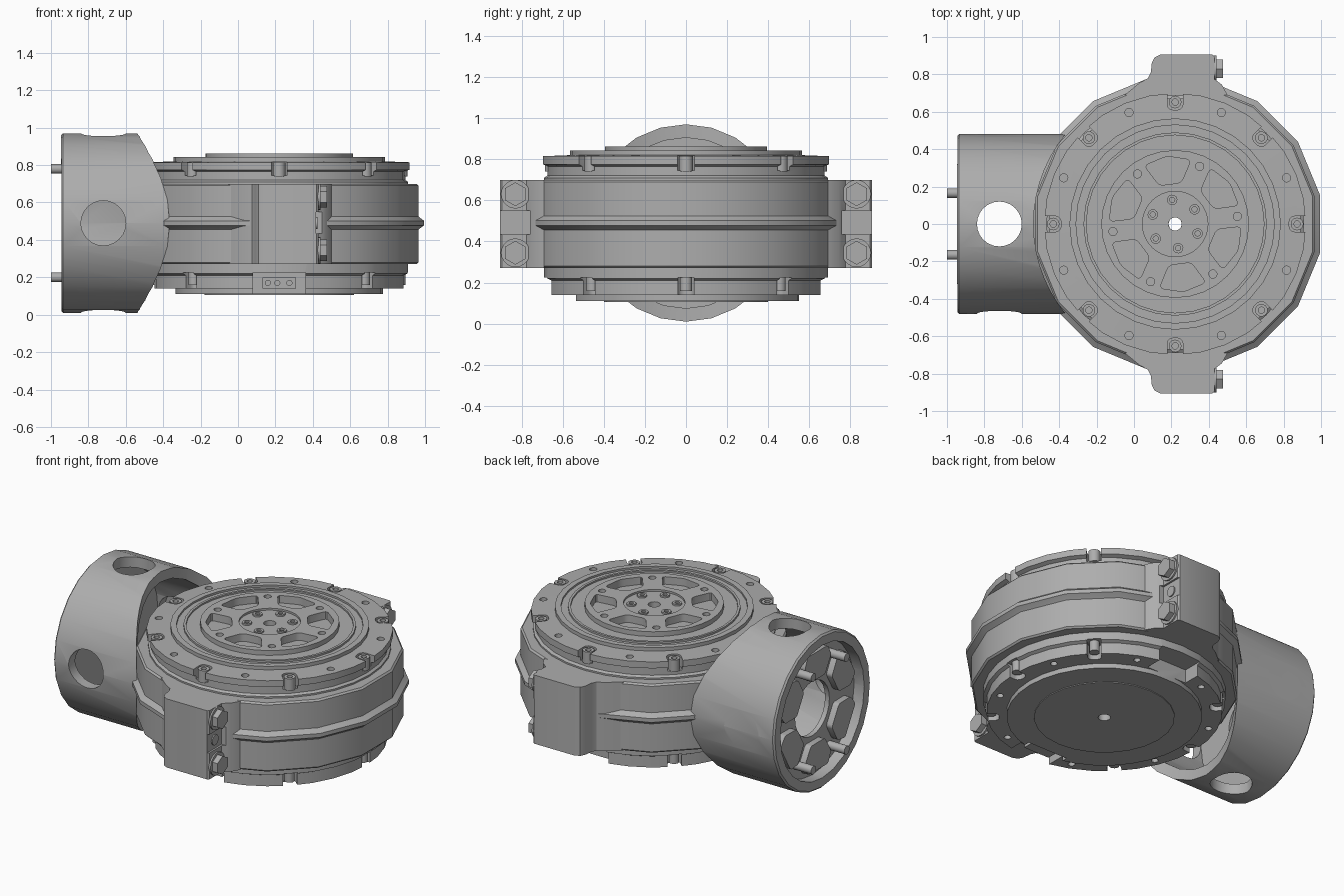
import bpy, bmesh
from math import sin, cos, pi, radians
from mathutils import Matrix, Vector

cube = bpy.data.objects.get("Cube")
if cube:
    bpy.data.objects.remove(cube)

metal = bpy.data.materials.new("grey metal")
metal.use_nodes = True
GREY = (0.42, 0.42, 0.42, 1)
metal.diffuse_color = GREY
metal.node_tree.nodes["Principled BSDF"].inputs["Base Color"].default_value = GREY

MID = 0.49                                     # height of the tube axis
HUB = Matrix.Translation((0.22, 0, 0))         # vertical axis of the drum
TUBE = Matrix.Translation((0, 0, MID)) @ Matrix.Rotation(pi / 2, 4, 'Y')


def spin(deg, r=0.0):
    """Frame at radius r and the given angle around the local z axis."""
    return Matrix.Rotation(radians(deg), 4, 'Z') @ Matrix.Translation((r, 0, 0))


def lathe(bm, profile, n=32, m=Matrix(), start=0.0):
    """Revolve a closed (radius, z) profile around the local z axis."""
    rings = [[bm.verts.new(m @ Vector((r * cos(start + 2 * pi * i / n),
                                       r * sin(start + 2 * pi * i / n), z)))
              for r, z in profile] for i in range(n)]
    k = len(profile)
    for i in range(n):
        a, b = rings[i], rings[(i + 1) % n]
        for j in range(k):
            bm.faces.new((a[j], b[j], b[(j + 1) % k], a[(j + 1) % k]))


def prism(bm, pts, z0, z1, m=Matrix(), bevel=0.0):
    """Extrude an outline along local z, optionally rounding its corners."""
    lo = [bm.verts.new(m @ Vector((x, y, z0))) for x, y in pts]
    hi = [bm.verts.new(m @ Vector((x, y, z1))) for x, y in pts]
    k = len(pts)
    bm.faces.new(lo[::-1])
    bm.faces.new(hi)
    for i in range(k):
        bm.faces.new((lo[i], lo[(i + 1) % k], hi[(i + 1) % k], hi[i]))
    if bevel:
        edges = [e for v in lo for e in v.link_edges if e.other_vert(v) in hi]
        bmesh.ops.bevel(bm, geom=edges, offset=bevel, segments=3,
                        profile=0.5, affect='EDGES')


def rod(bm, r, z0, z1, m=Matrix(), n=16):
    prism(bm, [(r * cos(2 * pi * i / n), r * sin(2 * pi * i / n)) for i in range(n)], z0, z1, m)


def rect(x0, x1, y0, y1):
    return [(x0, y0), (x1, y0), (x1, y1), (x0, y1)]


def socket_bolt(bm, r, z0, z1, m):
    depth = z1 - 0.02
    lathe(bm, [(0, z0), (r, z0), (r, z1), (r / 2, z1), (r / 2, depth), (0, depth)], 12, m)


def make(name, bm, cutters=(), angle=32):
    """Turn a bmesh into a finished object, subtracting the cutters."""
    def to_object(label, b):
        bmesh.ops.remove_doubles(b, verts=b.verts, dist=1e-5)
        bmesh.ops.recalc_face_normals(b, faces=b.faces)
        mesh = bpy.data.meshes.new(label)
        b.to_mesh(mesh)
        b.free()
        o = bpy.data.objects.new(label, mesh)
        bpy.context.collection.objects.link(o)
        mesh.materials.append(metal)
        return o
    ob = to_object(name, bm)
    bpy.ops.object.select_all(action='DESELECT')
    ob.select_set(True)
    bpy.context.view_layer.objects.active = ob
    for c in cutters:
        tool = to_object(name + "_cutter", c)
        tool.hide_render = True
        mod = ob.modifiers.new("cut", 'BOOLEAN')
        mod.object, mod.operation, mod.solver = tool, 'DIFFERENCE', 'EXACT'
        bpy.ops.object.modifier_apply(modifier=mod.name)
        bpy.data.objects.remove(tool)
    bpy.ops.object.shade_smooth_by_angle(angle=radians(angle))
    return ob


# Drum: stepped disc with a through bore
drum = bmesh.new()
lathe(drum, [(.035, .11), (.555, .11), (.555, .14), (.67, .14), (.67, .21), (.69, .22),
             (.69, .71), (.675, .72), (.675, .765), (.7, .775), (.7, .815), (.565, .82),
             (.565, .842), (.53, .842), (.53, .83), (.49, .83), (.49, .842), (.475, .842),
             (.475, .832), (.395, .832), (.395, .862), (.175, .862), (.175, .85),
             (.035, .85)], 32, HUB)
pockets = bmesh.new()
for i in range(6):
    a = 37 + 60 * i
    prism(pockets, [(.215, -.06), (.33, -.125), (.365, 0), (.33, .125), (.215, .06)],
          .815, .9, HUB @ spin(a), .022)
    rod(pockets, .022, .83, .9, HUB @ spin(a + 30, .335), 12)
for i in range(8):
    a = 45 * i
    prism(pockets, rect(.61, .75, -.042, .042), .745, .9, HUB @ spin(a), .03)
    rod(pockets, .022, .79, .9, HUB @ spin(a + 22.5, .645), 12)
    rod(pockets, .02, .05, .17, HUB @ spin(a + 22.5, .62), 12)
    if a not in (90, 270):
        prism(pockets, rect(.6, .75, -.04, .04), .05, .225, HUB @ spin(a), .03)
# connector bays front and back
prism(pockets, rect(.08, .36, -.8, -.5), .05, .225)
prism(pockets, rect(.08, .36, .55, .8), .05, .225)
make("drum", drum, [pockets])

# Cover bolts, underside bolts and hub bolts
bolts = bmesh.new()
for i in range(8):
    socket_bolt(bolts, .034, .74, .815, HUB @ spin(45 * i, .652))
    if i not in (2, 6):
        socket_bolt(bolts, .03, .16, .23, HUB @ spin(45 * i, .645))
for i in range(6):
    socket_bolt(bolts, .028, .84, .86, HUB @ spin(37 + 60 * i, .13))
make("drum_bolts", bolts)

# Raised panel under the drum
panel = bmesh.new()
lathe(panel, [(.035, .105), (.4, .105), (.4, .115), (.035, .115)], 24, HUB)
make("bottom_panel", panel)

# Connector in the front bay
plug, plug_holes = bmesh.new(), bmesh.new()
prism(plug, rect(.13, .31, -.6, -.48), .14, .2)
for x in (.16, .21, .275):
    rod(plug_holes, .014, .55, .7,
        Matrix.Translation((x, 0, .17)) @ Matrix.Rotation(pi / 2, 4, 'X'), 10)
make("connector", plug, [plug_holes])

# Clamp band with a raised rib
band = bmesh.new()
lathe(band, [(.68, .27), (.75, .27), (.76, .28), (.76, .455), (.772, .465), (.79, .478),
             (.79, .502), (.772, .515), (.76, .525), (.76, .69), (.75, .70), (.68, .70)],
      16, HUB, pi / 16)
make("clamp_band", band)

# Clamp ears with hex bolts, left and right
for side, word in ((1, "back"), (-1, "front")):
    flip = Matrix.Scale(side, 4, (0, 1, 0))
    ear, holes, hexes = bmesh.new(), bmesh.new(), bmesh.new()
    prism(ear, [(.5, .69), (.47, .745), (.43, .775), (.43, .895), (.42, .905), (.14, .905), (.11, .89),
                (.095, .86), (.09, .81), (.075, .78), (.03, .755), (-.05, .69)],
          .27, .70, flip)
    prism(holes, rect(.418, .6, .76, .95), .435, .55, flip)
    along_x = Matrix.Rotation(pi / 2, 4, 'Y')
    rod(holes, .03, .36, .405, Matrix.Translation((0, .83 * side, MID)) @ along_x)
    rod(hexes, .032, .34, .425, Matrix.Translation((0, .83 * side, MID)) @ along_x)
    for z in (.345, .63):
        at = Matrix.Translation((0, .83 * side, z)) @ along_x
        rod(hexes, .07, .42, .44, at, 20)
        rod(hexes, .058, .43, .475, at, 6)
    make(word + "_clamp_ear", ear, [holes])
    make(word + "_clamp_bolts", hexes, angle=25)

# Tube: hollow, scooped around the drum, with two cross holes
tube, scoop, cross_y, cross_z = (bmesh.new() for _ in range(4))
lathe(tube, [(.47, -.945), (.48, -.935), (.48, -.3), (.415, -.3), (.415, -.945)], 24, TUBE)
rod(scoop, .757, -.2, 1.2, HUB, 64)
across = Matrix.Translation((-.72, 0, MID))
rod(cross_z, .12, -.8, .8, across, 24)
rod(cross_y, .12, -.8, .8, across @ Matrix.Rotation(pi / 2, 4, 'X'), 24)
make("tube", tube, [scoop, cross_z, cross_y])

# End plate inside the tube with six pads and four locating pins
plate, pads, pins = bmesh.new(), bmesh.new(), bmesh.new()
lathe(plate, [(.17, -.875), (.43, -.875), (.43, -.845), (.17, -.845)], 24, TUBE)
for i in range(6):
    prism(pads, [(.2, -.07), (.3, -.13), (.37, -.1), (.37, .1), (.3, .13), (.2, .07)],
          -.915, -.86, TUBE @ spin(30 + 60 * i + 30), .015)
for z in (-.29, .29):
    for y in (-.165, .165):
        rod(pins, .026, -1.0, -.85, Matrix.Translation((0, y, MID + z)) @ Matrix.Rotation(pi / 2, 4, 'Y'), 12)
make("end_plate", plate)
make("end_pads", pads)
make("locating_pins", pins)
